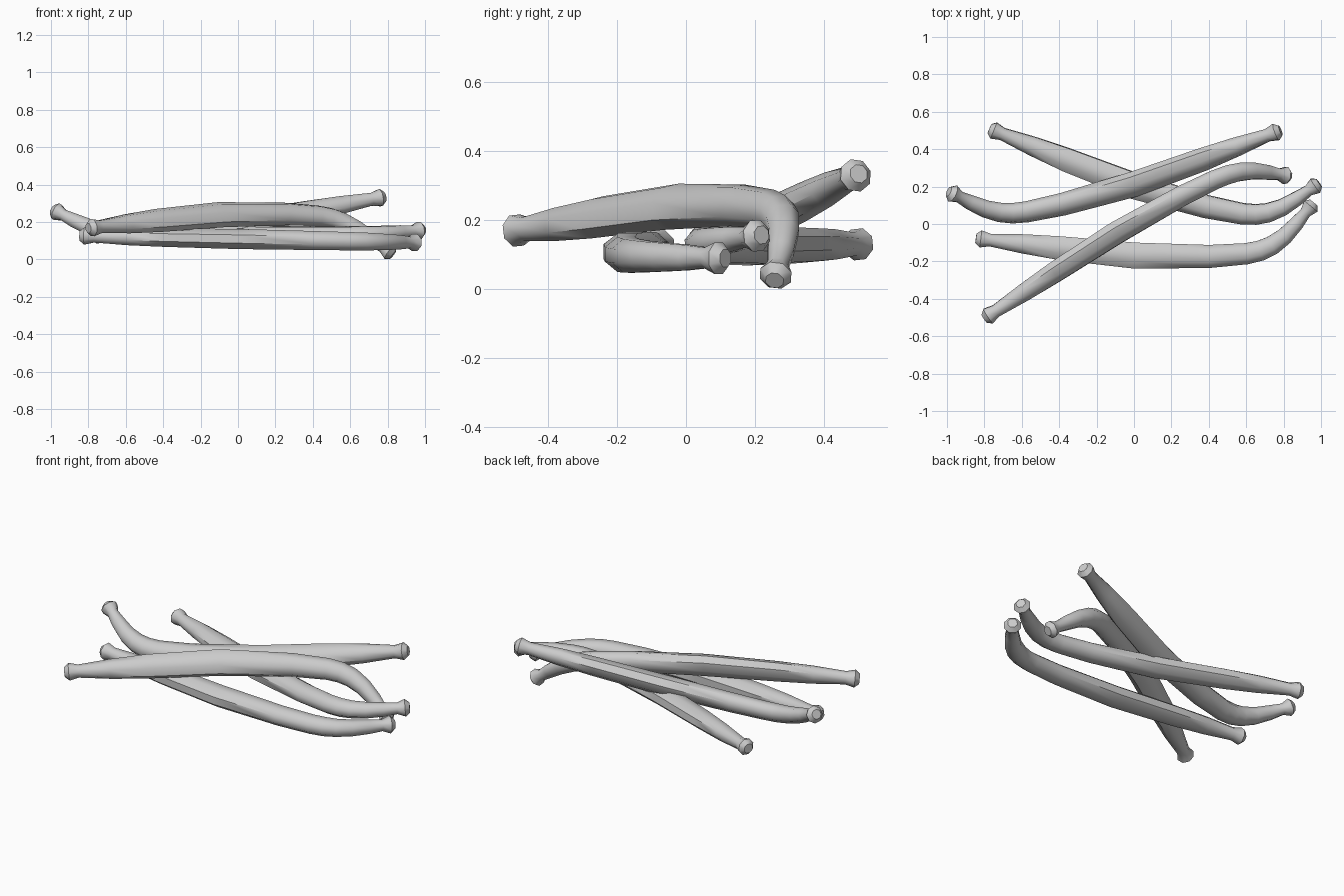
import bpy, bmesh, math
from mathutils import Vector, Matrix

cube = bpy.data.objects.get("Cube")
if cube:
    bpy.data.objects.remove(cube, do_unlink=True)

SIDES = 8
LENGTH = 1.784

# Stations of one bent stave: along chord, bow away from chord, half width, half depth
STATIONS = [
    (-0.025, -0.006, 0.026, 0.026), (0, 0, 0.046, 0.046), (0.05, 0.011, 0.034, 0.034),
    (0.226, 0.049, 0.052, 0.045), (0.423, 0.092, 0.064, 0.05), (0.817, 0.171, 0.07, 0.054),
    (1.215, 0.215, 0.062, 0.051), (1.415, 0.22, 0.057, 0.049), (1.49, 0.211, 0.055, 0.048),
    (1.555, 0.19, 0.052, 0.045), (1.628, 0.147, 0.046, 0.042), (1.70, 0.084, 0.039, 0.037),
    (1.752, 0.032, 0.03, 0.03), (1.784, 0, 0.046, 0.046), (1.802, -0.018, 0.026, 0.026),
]


def stave_mesh():
    """Loft eight-sided rings along the bent centre line, closed by flat caps."""
    bm = bmesh.new()
    centres = [Vector((s[0], s[1], 0)) for s in STATIONS]
    rings = []
    for i, (centre, station) in enumerate(zip(centres, STATIONS)):
        ahead = centres[min(i + 1, len(centres) - 1)]
        behind = centres[max(i - 1, 0)]
        tangent = (ahead - behind).normalized()
        side = Vector((-tangent.y, tangent.x, 0))
        ring = []
        for k in range(SIDES):
            a = math.tau * (k + 0.5) / SIDES
            grow = 1 / math.cos(math.pi / SIDES)
            offset = side * math.cos(a) * station[2] + Vector((0, 0, math.sin(a) * station[3]))
            ring.append(bm.verts.new(centre + offset * grow))
        rings.append(ring)
    for lower, upper in zip(rings, rings[1:]):
        for k in range(SIDES):
            n = (k + 1) % SIDES
            bm.faces.new((lower[k], lower[n], upper[n], upper[k]))
    bm.faces.new(rings[0])
    bm.faces.new(rings[-1])
    bmesh.ops.recalc_face_normals(bm, faces=bm.faces)
    mesh = bpy.data.meshes.new("bent_stave")
    bm.to_mesh(mesh)
    bm.free()
    return mesh


def place(name, mesh, start, end, bow):
    """Span a stave between two end knobs, bowed towards the given direction."""
    start, chord = Vector(start), Vector(end) - Vector(start)
    x = chord.normalized()
    bow = Vector(bow)
    y = (bow - x * bow.dot(x)).normalized()
    axes = Matrix((x, y, x.cross(y))).transposed() * (chord.length / LENGTH)
    obj = bpy.data.objects.new(name, mesh)
    bpy.context.collection.objects.link(obj)
    obj.matrix_world = Matrix.Translation(start) @ axes.to_4x4()
    return obj


# Four loosely stacked staves
stave = stave_mesh()
pile = [
    place("front_stave", stave, (-0.82, -0.08, 0.125), (0.945, 0.095, 0.09), (0, -1, 0)),
    place("back_stave", stave, (-0.75, 0.5, 0.13), (0.97, 0.205, 0.155), (0, -1, -0.1)),
    place("upper_stave", stave, (0.76, 0.492, 0.33), (-0.97, 0.163, 0.255), (0, -0.14, -0.11)),
    place("top_stave", stave, (-0.78, -0.492, 0.17), (0.81, 0.26, 0.04), (0, 0.14, 0.145)),
]

# Smooth sides, crisp knobs
bpy.ops.object.select_all(action='DESELECT')
pile[0].select_set(True)
bpy.context.view_layer.objects.active = pile[0]
bpy.ops.object.shade_smooth_by_angle(angle=math.radians(50))
